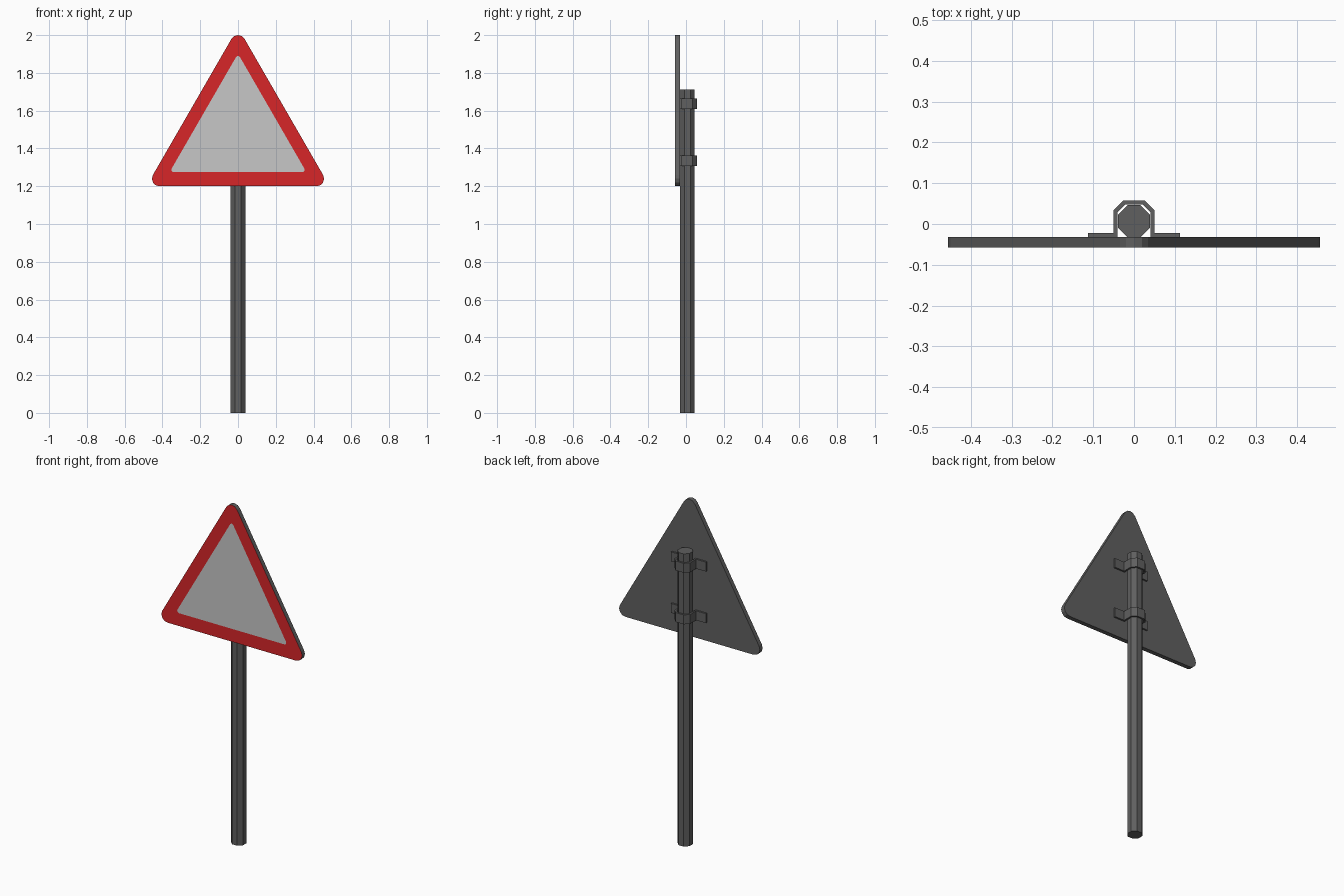
import bpy, bmesh, math

cube = bpy.data.objects.get("Cube")
if cube:
    bpy.data.objects.remove(cube, do_unlink=True)


def material(name, rgb):
    m = bpy.data.materials.new(name)
    m.use_nodes = True
    m.diffuse_color = (*rgb, 1)
    m.node_tree.nodes["Principled BSDF"].inputs["Base Color"].default_value = (*rgb, 1)
    return m


GREY = material("dark grey metal", (0.115, 0.115, 0.115))
RED = material("red border", (0.68, 0.019, 0.022))
PALE = material("pale grey panel", (0.57, 0.57, 0.57))


def finish(name, bm, mats):
    bmesh.ops.recalc_face_normals(bm, faces=bm.faces)
    mesh = bpy.data.meshes.new(name)
    bm.to_mesh(mesh)
    bm.free()
    for m in mats:
        mesh.materials.append(m)
    ob = bpy.data.objects.new(name, mesh)
    bpy.context.collection.objects.link(ob)
    return ob


def prism(name, profile, z0, z1):
    """Extrude an (x, y) outline upward."""
    bm = bmesh.new()
    face = bm.faces.new([bm.verts.new((x, y, z0)) for x, y in profile])
    top = bmesh.ops.extrude_face_region(bm, geom=[face])["geom"]
    bmesh.ops.translate(bm, vec=(0, 0, z1 - z0),
                        verts=[v for v in top if isinstance(v, bmesh.types.BMVert)])
    return finish(name, bm, [GREY])


def rounded_triangle(bottom, top, r, steps=4):
    """Equilateral (x, z) outline with rounded corners."""
    a = (top - bottom - 2 * r) / math.sqrt(3)
    corners = [(0, top - r, 30), (-a, bottom + r, 150), (a, bottom + r, 270)]
    pts = []
    for cx, cz, start in corners:
        for i in range(steps + 1):
            t = math.radians(start + 120 * i / steps)
            pts.append((cx + r * math.cos(t), cz + r * math.sin(t)))
    return pts


# Octagonal pole with a flat side to the front
radius = 0.039 / math.cos(math.pi / 8)
octagon = [(radius * math.cos(math.pi * (i + 0.5) / 4),
            0.007 + radius * math.sin(math.pi * (i + 0.5) / 4)) for i in range(8)]
prism("pole", octagon, 0, 1.713)

# Sign plate: pale panel, red border, grey rim and back
FRONT, BACK = -0.058, -0.032
outer = rounded_triangle(1.2, 2.0, 0.04)
inner = rounded_triangle(1.275, 1.89, 0.012)
bm = bmesh.new()
panel = [bm.verts.new((x, FRONT, z)) for x, z in inner]
edge = [bm.verts.new((x, FRONT, z)) for x, z in outer]
rear = [bm.verts.new((x, BACK, z)) for x, z in outer]
bm.faces.new(panel).material_index = 2
bm.faces.new(rear)
for i in range(len(outer)):
    j = (i + 1) % len(outer)
    bm.faces.new((panel[i], panel[j], edge[j], edge[i])).material_index = 1
    bm.faces.new((edge[i], edge[j], rear[j], rear[i]))
finish("sign_plate", bm, [GREY, RED, PALE])

# Clamps: bent straps around the pole with flanges against the plate
half_out = [(0.113, BACK), (0.113, -0.022), (0.05, -0.022), (0.05, 0.034), (0.026, 0.058)]
half_in = [(0.021, 0.048), (0.04, 0.029), (0.04, BACK)]


def mirrored(points):
    return [(-x, y) for x, y in reversed(points)]


strap = half_out + mirrored(half_out) + mirrored(half_in) + half_in
for name, z in (("upper_clamp", 1.61), ("lower_clamp", 1.308)):
    prism(name, strap, z, z + 0.055)
